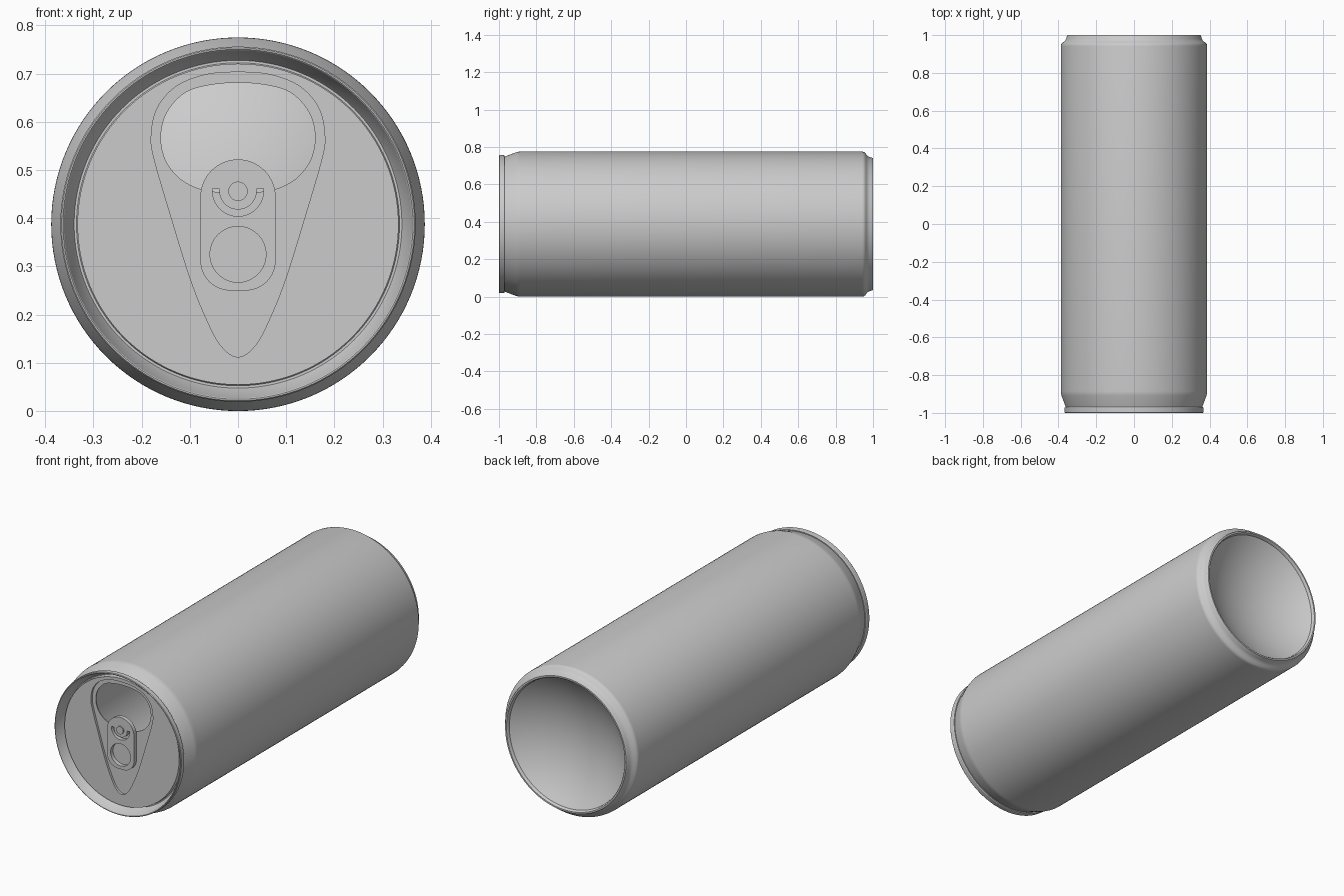
import bpy, bmesh, math
from mathutils import Matrix

if "Cube" in bpy.data.objects:
    bpy.data.objects.remove(bpy.data.objects["Cube"])

CZ = 0.3875  # height of the can axis

metal = bpy.data.materials.new("grey metal")
metal.diffuse_color = (0.6, 0.6, 0.6, 1)
metal.use_nodes = True
metal.node_tree.nodes["Principled BSDF"].inputs["Base Color"].default_value = metal.diffuse_color


def finish(obj):
    """Weld, fix normals, smooth by angle and colour."""
    bm = bmesh.new()
    bm.from_mesh(obj.data)
    bmesh.ops.remove_doubles(bm, verts=bm.verts, dist=1e-5)
    bmesh.ops.recalc_face_normals(bm, faces=bm.faces)
    bm.to_mesh(obj.data)
    bm.free()
    obj.data.materials.clear()
    obj.data.materials.append(metal)
    bpy.ops.object.select_all(action='DESELECT')
    obj.select_set(True)
    bpy.context.view_layer.objects.active = obj
    bpy.ops.object.shade_smooth_by_angle(angle=math.radians(30))


def lathe(name, profile, steps=128):
    """Spin (radius, y) points round the can axis."""
    bm = bmesh.new()
    verts = [bm.verts.new((r, y, CZ)) for r, y in profile]
    edges = [bm.edges.new(p) for p in zip(verts, verts[1:])]
    bmesh.ops.spin(bm, geom=verts + edges, cent=(0, 0, CZ), axis=(0, 1, 0),
                   angle=2 * math.pi, steps=steps)
    mesh = bpy.data.meshes.new(name)
    bm.to_mesh(mesh)
    bm.free()
    obj = bpy.data.objects.new(name, mesh)
    bpy.context.collection.objects.link(obj)
    finish(obj)


def plate(name, outlines, front, back):
    """Flat plate in the xz plane; outlines after the first are holes."""
    cu = bpy.data.curves.new(name, 'CURVE')
    cu.dimensions = '2D'
    cu.fill_mode = 'BOTH'
    cu.extrude = (back - front) / 2
    for pts in outlines:
        sp = cu.splines.new('POLY')
        sp.points.add(len(pts) - 1)
        for p, (x, z) in zip(sp.points, pts):
            p.co = (x, z, 0, 1)
        sp.use_cyclic_u = True
    obj = bpy.data.objects.new(name, cu)
    bpy.context.collection.objects.link(obj)
    bpy.ops.object.select_all(action='DESELECT')
    obj.select_set(True)
    bpy.context.view_layer.objects.active = obj
    bpy.ops.object.convert(target='MESH')
    obj = bpy.context.view_layer.objects.active
    obj.data.transform(Matrix.Translation((0, (front + back) / 2, 0))
                       @ Matrix.Rotation(math.pi / 2, 4, 'X'))
    finish(obj)


def arc(cx, cz, r, a0, a1, n):
    return [(cx + r * math.cos(math.radians(a0 + (a1 - a0) * i / n)),
             cz + r * math.sin(math.radians(a0 + (a1 - a0) * i / n)))
            for i in range(n + 1)]


def circle(cx, cz, r, n=48):
    return arc(cx, cz, r, 0, 360, n)[:-1]


def smooth_loop(half, sub=6):
    """Mirror a right-hand half outline and round it with a spline."""
    pts = half + [(-x, z) for x, z in half[-2:0:-1]]
    n, out = len(pts), []
    for i in range(n):
        a, b, c, d = (pts[(i + k) % n] for k in (-1, 0, 1, 2))
        for s in range(sub):
            t = s / sub
            out.append(tuple(0.5 * (2 * b[k] + (c[k] - a[k]) * t
                       + (2 * a[k] - 5 * b[k] + 4 * c[k] - d[k]) * t * t
                       + (3 * b[k] - a[k] - 3 * c[k] + d[k]) * t ** 3) for k in (0, 1)))
    return out


# Can shell: lid groove, rim, neck, wall, foot ring and concave base
R, depth = 0.338, 0.11
ball = (R * R + depth * depth) / (2 * depth)
edge = math.asin(R / ball)
dome = [(ball * math.sin(edge * (1 - i / 12)),
         0.985 - depth + ball * (1 - math.cos(edge * (1 - i / 12)))) for i in range(13)]
lathe("can_body", [
    (0.333, -0.945), (0.335, -0.941), (0.340, -0.941), (0.343, -0.946),
    (0.359, -0.990), (0.361, -0.998), (0.363, -1.0), (0.366, -1.0),
    (0.3685, -0.997), (0.3685, -0.974), (0.366, -0.970), (0.361, -0.970),
    (0.364, -0.962), (0.384, -0.908), (0.387, -0.896), (0.3875, -0.885),
    (0.3875, 0.942), (0.386, 0.951), (0.381, 0.958), (0.370, 0.966),
    (0.363, 0.973), (0.359, 0.981), (0.355, 0.995), (0.352, 1.0),
    (0.344, 1.0), (0.340, 0.995)] + dome)

# Lid with a recessed teardrop and an open mouth
teardrop = smooth_loop([(0, .703), (.07, .697), (.13, .672), (.168, .627), (.18, .57),
                        (.173, .52), (.14, .407), (.1, .278), (.066, .192),
                        (.035, .135), (0, .112)])
mouth = smooth_loop([(0, .681), (.06, .676), (.11, .66), (.147, .62), (.16, .57),
                     (.15, .52), (.12, .482), (.08, .461), (.04, .454), (0, .452)])
plate("lid_panel", [circle(0, CZ, 0.333, 128), teardrop], -0.965, -0.945)
plate("lid_recess_floor", [teardrop, mouth], -0.953, -0.947)

# Pull tab with finger hole and crescent slot, held by a rivet
tab = (arc(0, .444, .078, 0, 180, 32) + arc(-.016, .312, .062, 180, 270, 14)
       + arc(.016, .312, .062, 270, 360, 14))
slot = arc(0, .457, .053, 175, 365, 32) + arc(0, .457, .039, 365, 175, 32)
plate("pull_tab", [tab, circle(0, .325, .058), slot], -0.976, -0.955)
plate("tab_rivet", [circle(0, .456, .02, 32)], -0.983, -0.947)
